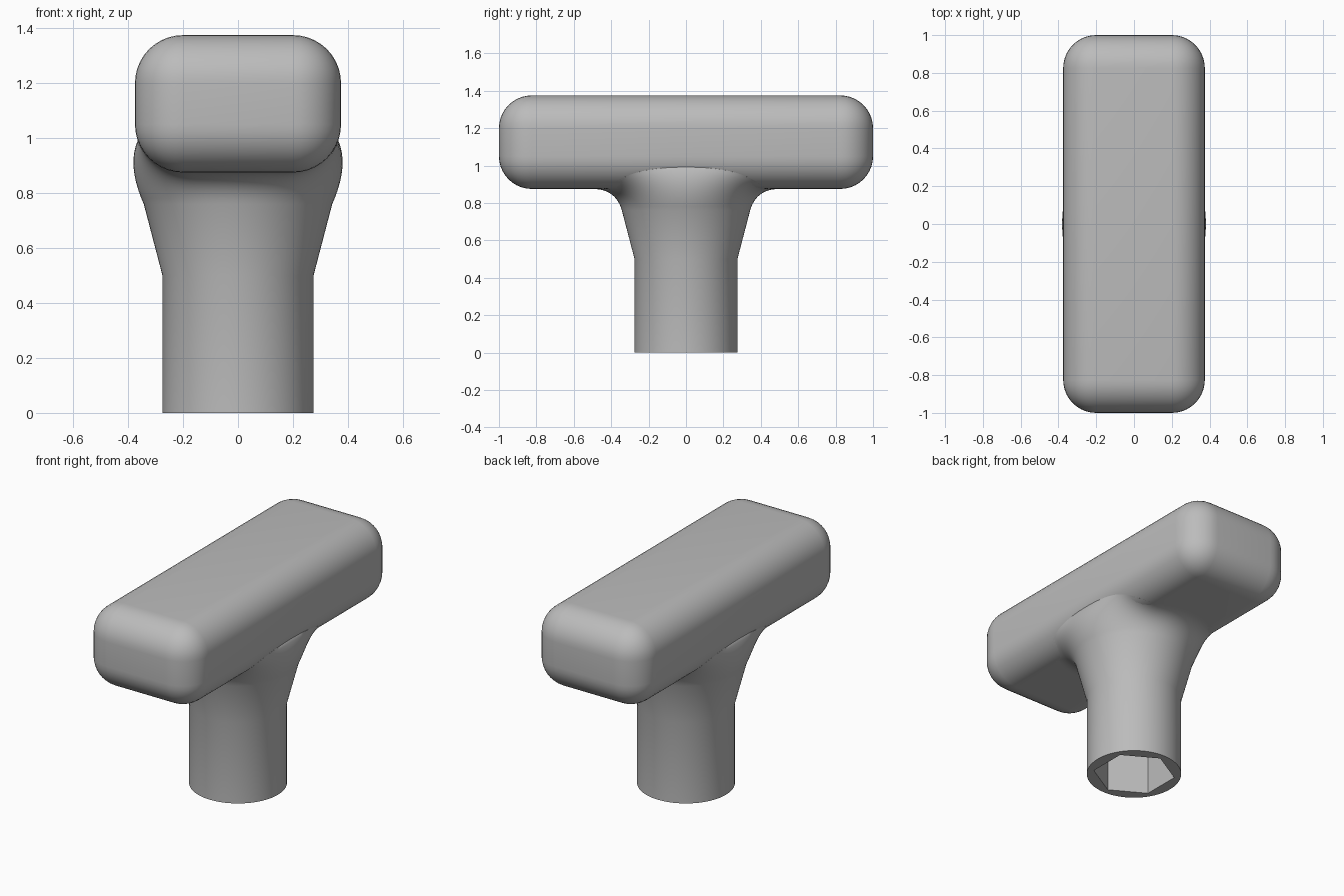
import bpy, bmesh, math

cube = bpy.data.objects.get("Cube")
if cube:
    bpy.data.objects.remove(cube, do_unlink=True)

# Single grey material
grey = bpy.data.materials.new("plain grey")
grey.use_nodes = True
colour = (0.5, 0.5, 0.5, 1)
grey.diffuse_color = colour
grey.node_tree.nodes["Principled BSDF"].inputs["Base Color"].default_value = colour

HALF_W, BAR_BOTTOM, BAR_TOP, ROUND = 0.375, 0.875, 1.375, 0.175
STEM_R, CONE_R = 0.275, 0.343
CONE_START, CONE_END = 0.5, 0.76
SEGMENTS, STEPS = 96, 12


def finish(name, bm):
    bmesh.ops.recalc_face_normals(bm, faces=bm.faces)
    mesh = bpy.data.meshes.new(name)
    bm.to_mesh(mesh)
    bm.free()
    obj = bpy.data.objects.new(name, mesh)
    bpy.context.collection.objects.link(obj)
    mesh.materials.append(grey)
    bpy.ops.object.select_all(action='DESELECT')
    obj.select_set(True)
    bpy.context.view_layer.objects.active = obj
    bpy.ops.object.shade_smooth_by_angle(angle=math.radians(30))
    return obj


# Grip bar: block with every edge generously rounded
bm = bmesh.new()
bmesh.ops.create_cube(bm, size=1)
bmesh.ops.scale(bm, vec=(2 * HALF_W, 2, BAR_TOP - BAR_BOTTOM), verts=bm.verts)
bmesh.ops.translate(bm, vec=(0, 0, (BAR_TOP + BAR_BOTTOM) / 2), verts=bm.verts)
bmesh.ops.bevel(bm, geom=bm.edges[:], offset=ROUND, segments=10, profile=0.5,
                affect='EDGES', clamp_overlap=True)
finish("grip_bar", bm)


# Stem: stacked rings from the hexagonal socket out and up to the blended neck
def circle(radius, z):
    return lambda a: (radius * math.cos(a), radius * math.sin(a), z)


def hexagon(radius, z):
    def point(a):
        offset = a % (math.pi / 3) - math.pi / 6
        # corners lie at 30 degrees plus multiples of 60
        r = radius * math.cos(math.pi / 6) / math.cos(
            math.pi / 6 - abs(offset))
        return r * math.cos(a), r * math.sin(a), z
    return point


def contact(a):
    """Where the neck blend meets the underside or flank of the bar."""
    x, y = 0.5 * math.cos(a), 0.5 * math.sin(a)
    x /= (1 + (abs(x) / HALF_W) ** 6) ** (1 / 6)
    over = max(abs(x) - (HALF_W - ROUND), 0)
    z = BAR_BOTTOM + ROUND - math.sqrt(ROUND ** 2 - over ** 2)
    return x, y, z


def blend(t):
    def point(a):
        side = math.cos(a) ** 2
        start = circle(CONE_R, CONE_END)(a)
        middle = circle(HALF_W + 0.03 * side, BAR_BOTTOM + 0.025 * side)(a)
        end = contact(a)
        return [(1 - t) ** 2 * s + 2 * t * (1 - t) * m + t * t * e
                for s, m, e in zip(start, middle, end)]
    return point


sections = [hexagon(0.238, 0.4), hexagon(0.238, 0), circle(STEM_R, 0),
            circle(STEM_R, CONE_START)]
sections += [blend(i / STEPS) for i in range(STEPS + 1)]
sections.append(circle(0.25, 1.1))  # closed end buried in the bar

bm = bmesh.new()
angles = [2 * math.pi * i / SEGMENTS for i in range(SEGMENTS)]
rings = [[bm.verts.new(s(a)) for a in angles] for s in sections]
for low, high in zip(rings, rings[1:]):
    for i in range(SEGMENTS):
        j = (i + 1) % SEGMENTS
        bm.faces.new((low[i], low[j], high[j], high[i]))
bm.faces.new(rings[0])
bm.faces.new(rings[-1])
finish("stem", bm)
